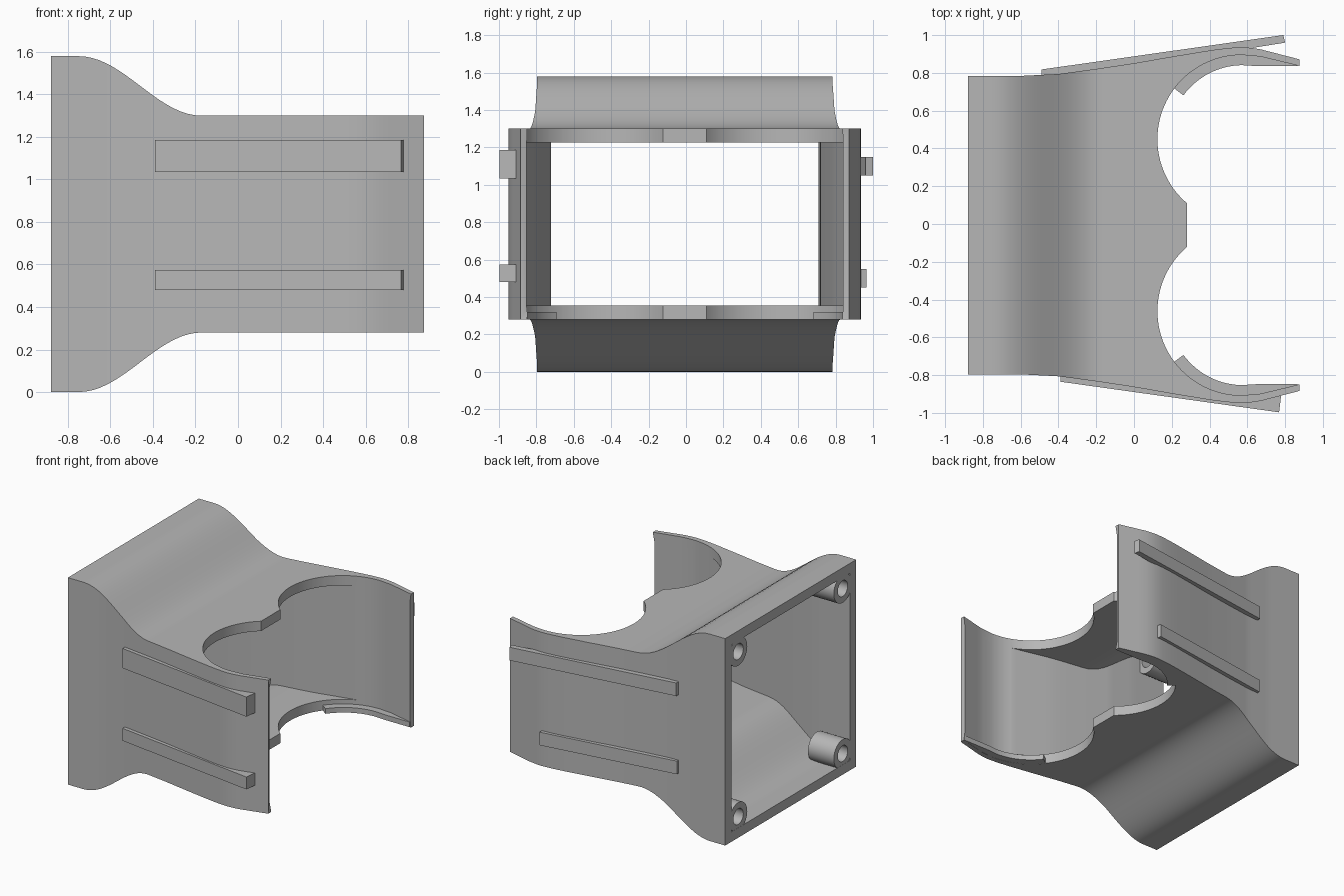
import bpy, bmesh, math
from mathutils import Vector

cube = bpy.data.objects.get("Cube")
if cube:
    bpy.data.objects.remove(cube, do_unlink=True)

MID_Y = -0.006            # symmetry plane of the housing
HEIGHT = 1.58
WALL = 0.075
CX, CY, R = 0.57, 0.455, 0.446   # round cut-outs

grey = bpy.data.materials.new("plain_grey")
grey.use_nodes = True
GREY = (0.47, 0.47, 0.47, 1)
grey.diffuse_color = GREY
grey.node_tree.nodes["Principled BSDF"].inputs["Base Color"].default_value = GREY


def lerp(table, x):
    if x <= table[0][0]:
        return table[0][1]
    for (a, va), (b, vb) in zip(table, table[1:]):
        if x <= b:
            return va + (vb - va) * (x - a) / (b - a)
    return table[-1][1]


SIDE = [(-0.6, 0.79), (-0.4, 0.8), (-0.2, 0.827), (0, 0.857), (0.2, 0.892),
        (0.4, 0.925), (0.5, 0.938), (0.57, 0.942), (0.65, 0.936), (0.875, 0.878)]
THICK = [(0.1, WALL), (0.4, 0.056), (0.57, 0.041), (0.875, 0.036)]


def half_width(x):
    return lerp(SIDE, x)


def inner_width(x):
    return half_width(x) - lerp(THICK, x)


def floor_z(x):
    t = min(max((x + 0.75) / 0.58, 0), 1)
    return 0.14 * (1 - math.cos(math.pi * t))


def finish(name, bm, smooth=True):
    bmesh.ops.recalc_face_normals(bm, faces=bm.faces)
    mesh = bpy.data.meshes.new(name)
    bm.to_mesh(mesh)
    bm.free()
    mesh.materials.append(grey)
    obj = bpy.data.objects.new(name, mesh)
    bpy.context.collection.objects.link(obj)
    if smooth:
        shade(obj)
    return obj


def activate(obj):
    bpy.ops.object.select_all(action='DESELECT')
    obj.select_set(True)
    bpy.context.view_layer.objects.active = obj


def shade(obj):
    activate(obj)
    bpy.ops.object.shade_smooth_by_angle(angle=math.radians(25))


def prism(name, outline, z0, z1, smooth=True):
    """Extrude an x-y outline between two heights."""
    bm = bmesh.new()
    face = bm.faces.new([bm.verts.new((x, y, z0)) for x, y in outline])
    out = bmesh.ops.extrude_face_region(bm, geom=[face])
    verts = [g for g in out["geom"] if isinstance(g, bmesh.types.BMVert)]
    bmesh.ops.translate(bm, vec=(0, 0, z1 - z0), verts=verts)
    return finish(name, bm, smooth)


def ring(bm, x, w, z0, z1):
    return [bm.verts.new((x, MID_Y + y, z)) for y, z in
            ((-w, z0), (w, z0), (w, z1), (-w, z1))]


def bridge(bm, a, b):
    for i in range(4):
        j = (i + 1) % 4
        bm.faces.new((a[i], a[j], b[j], b[i]))


# Flared rectangular sleeve, lofted along x with an inner and outer skin
stations = [-0.88] + [-0.75 + 0.58 * i / 18 for i in range(19)]
stations += [-0.08 + 0.05 * i for i in range(19)] + [0.875]
bm = bmesh.new()
outer, inner = [], []
for x in stations:
    z = floor_z(x)
    xi = x - 0.012 if x == stations[-1] else x
    outer.append(ring(bm, x, half_width(x), z, HEIGHT - z))
    inner.append(ring(bm, xi, inner_width(x), z + WALL, HEIGHT - z - WALL))
for skin in (outer, inner):
    for a, b in zip(skin, skin[1:]):
        bridge(bm, a, b)
bridge(bm, outer[0], inner[0])
bridge(bm, outer[-1], inner[-1])
sleeve = finish("flared_sleeve", bm, smooth=False)

# Twin round cut-out through the top and bottom plates
half = []
for i in range(41):
    a = math.radians(229.5 - 139.5 * i / 40)
    half.append((CX + R * math.cos(a), CY + R * math.sin(a)))
half += [(x, inner_width(x) + 0.001) for x in (0.67, 0.72, 0.77, 0.82, 0.875)]
half.append((0.95, 0.82))
outline = [(x, MID_Y + y) for x, y in half]
outline += [(x, MID_Y - y) for x, y in reversed(half)]
cutter = prism("cutout_helper", outline, -0.2, 1.8, smooth=False)
cutter.hide_render = True
cut = sleeve.modifiers.new("cutout", 'BOOLEAN')
cut.operation = 'DIFFERENCE'
cut.solver = 'EXACT'
cut.object = cutter
activate(sleeve)
bpy.ops.object.modifier_apply(modifier=cut.name)
bpy.data.objects.remove(cutter, do_unlink=True)
shade(sleeve)

# Small retaining ledges along the bottom of each arm
for side, label in ((1, "back"), (-1, "front")):
    near, far = [], []
    for i in range(17):
        a = math.radians(143 - 53 * i / 16)
        c, s = math.cos(a), math.sin(a)
        near.append((CX + 0.386 * c, CY + 0.386 * s + 0.006 * i / 16))
        far.append((CX + (R + 0.004) * c, CY + (R + 0.004) * s))
    near += [(0.65, 0.842), (0.865, 0.842)]
    far += [(x, inner_width(x) + 0.006) for x in (0.65, 0.75, 0.865)]
    path = [(x, MID_Y + side * y) for x, y in near + far[::-1]]
    prism(label + "_ledge", path, 0.281, 0.32)

# Tapered ribs on the outside of the side walls
front_rib = [(-0.39, -0.79), (-0.39, -0.835), (0.768, -0.997), (0.78, -0.9),
             (0.57, -0.93), (0.2, -0.87)]
back_upper = [(-0.49, 0.77), (-0.49, 0.818), (0.79, 1.0), (0.8, 0.96),
              (0.6, 0.928), (0.2, 0.86)]
back_lower = [(-0.49, 0.77), (-0.49, 0.81), (0.56, 0.965), (0.565, 0.925),
              (0.2, 0.86)]
prism("front_upper_rib", front_rib, 1.035, 1.185)
prism("front_lower_rib", front_rib, 0.48, 0.575)
prism("back_upper_rib", back_upper, 1.05, 1.15)
prism("back_lower_rib", back_lower, 0.45, 0.55)


# Hollow screw bosses in the corners of the open end
def boss(name, y, z, x0=-0.879, x1=-0.66, r_out=0.108, r_in=0.06, n=32):
    bm = bmesh.new()
    section = [(x0, r_in), (x0, r_out), (x1, r_out), (x1, r_in)]
    rings = []
    for i in range(n):
        a = 2 * math.pi * i / n
        rings.append([bm.verts.new(Vector((x, y + r * math.cos(a), z + r * math.sin(a))))
                      for x, r in section])
    for i in range(n):
        bridge(bm, rings[i], rings[(i + 1) % n])
    return finish(name, bm)


for sy, depth in ((1, "back"), (-1, "front")):
    for z, level in ((0.16, "lower"), (HEIGHT - 0.16, "upper")):
        boss(f"{depth}_{level}_boss", MID_Y + sy * 0.63, z)
